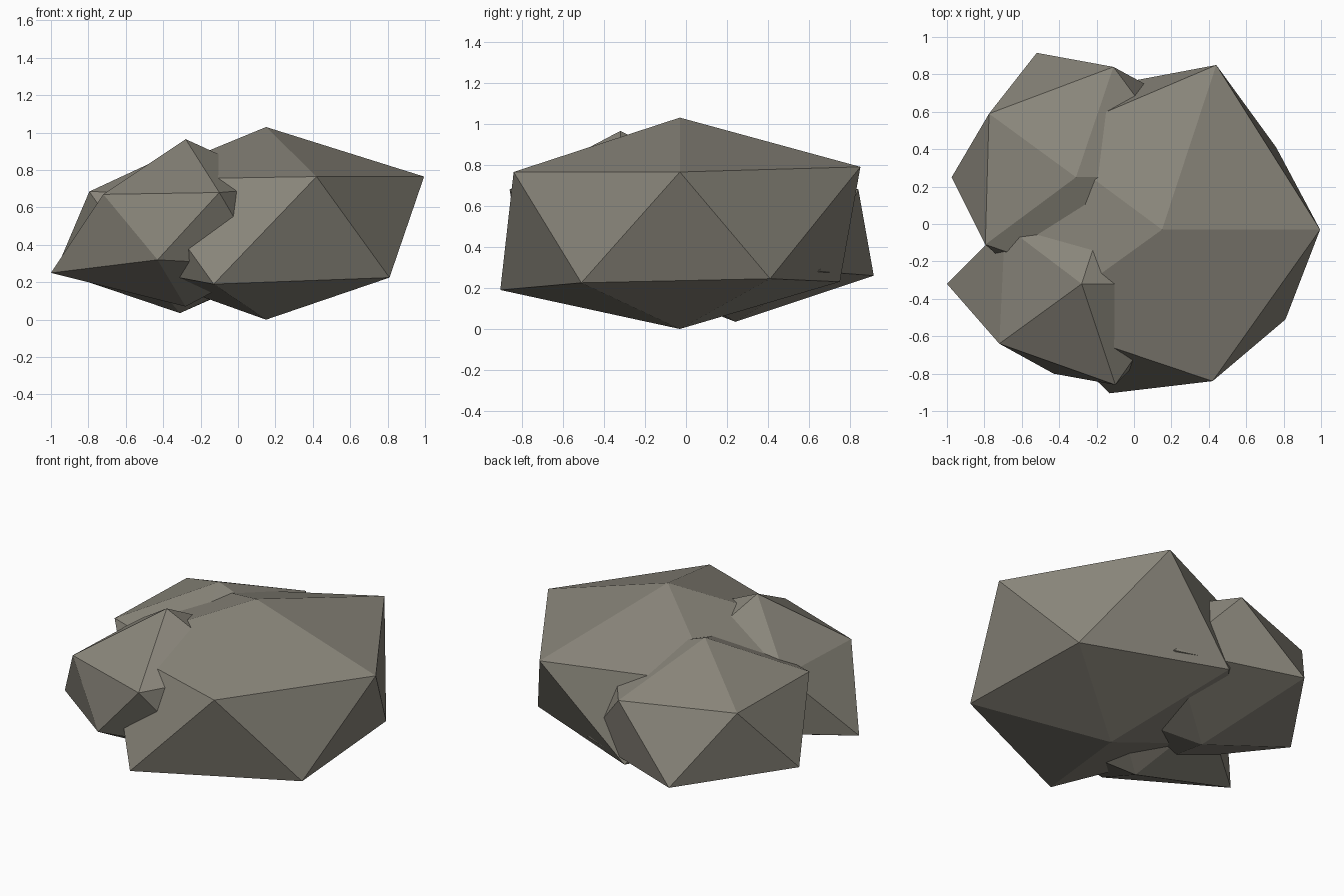
import bpy

stone = bpy.data.materials.new("warm grey stone")
stone.diffuse_color = (0.25, 0.235, 0.195, 1)


def boulder(name, bottom, lower, upper, top):
    """Rough icosahedron: two staggered rings of five corners between two tips."""
    verts = [bottom] + lower + upper + [top]
    faces = []
    for i in range(5):
        j = (i + 1) % 5
        l0, l1, u0, u1 = 1 + i, 1 + j, 6 + i, 6 + j
        faces += [(0, l1, l0), (l0, l1, u0), (u0, l1, u1), (11, u0, u1)]
    mesh = bpy.data.meshes.new(name)
    mesh.from_pydata(verts, [], faces)
    mesh.materials.append(stone)
    mesh.update()
    obj = bpy.data.objects.new(name, mesh)
    bpy.context.collection.objects.link(obj)


# Rings run counter-clockwise from the left (-x) side
# Main boulder on the right
boulder("large_boulder", (0.15, -0.03, 0.0),
        [(-0.66, -0.03, 0.29), (-0.13, -0.905, 0.19), (0.81, -0.51, 0.225),
         (0.76, 0.41, 0.245), (-0.09, 0.75, 0.23)],
        [(-0.53, -0.52, 0.75), (0.42, -0.84, 0.765), (0.995, -0.03, 0.765),
         (0.44, 0.85, 0.79), (-0.50, 0.45, 0.74)],
        (0.15, -0.03, 1.03))

# Boulder at the back left
boulder("back_boulder", (-0.31, 0.24, 0.035),
        [(-0.975, 0.25, 0.26), (-0.52, 0.915, 0.26), (0.24, 0.65, 0.28),
         (0.22, -0.14, 0.28), (-0.51, -0.36, 0.27)][0:1]
        + [(-0.51, -0.36, 0.27), (0.22, -0.14, 0.28),
           (0.24, 0.65, 0.28), (-0.52, 0.915, 0.26)],
        [(-0.795, -0.11, 0.685), (-0.11, -0.34, 0.67), (0.33, 0.25, 0.68),
         (-0.11, 0.84, 0.68), (-0.775, 0.59, 0.68)],
        (-0.31, 0.25, 0.91))

# Boulder at the front left
boulder("front_boulder", (-0.28, -0.32, 0.07),
        [(-1.0, -0.32, 0.25), (-0.43, -0.80, 0.32), (0.13, -0.62, 0.29),
         (0.13, -0.02, 0.3), (-0.43, 0.16, 0.3)],
        [(-0.72, -0.64, 0.67), (-0.10, -0.86, 0.68), (0.28, -0.32, 0.71),
         (-0.11, 0.20, 0.70), (-0.69, -0.01, 0.67)],
        (-0.28, -0.32, 0.965))
